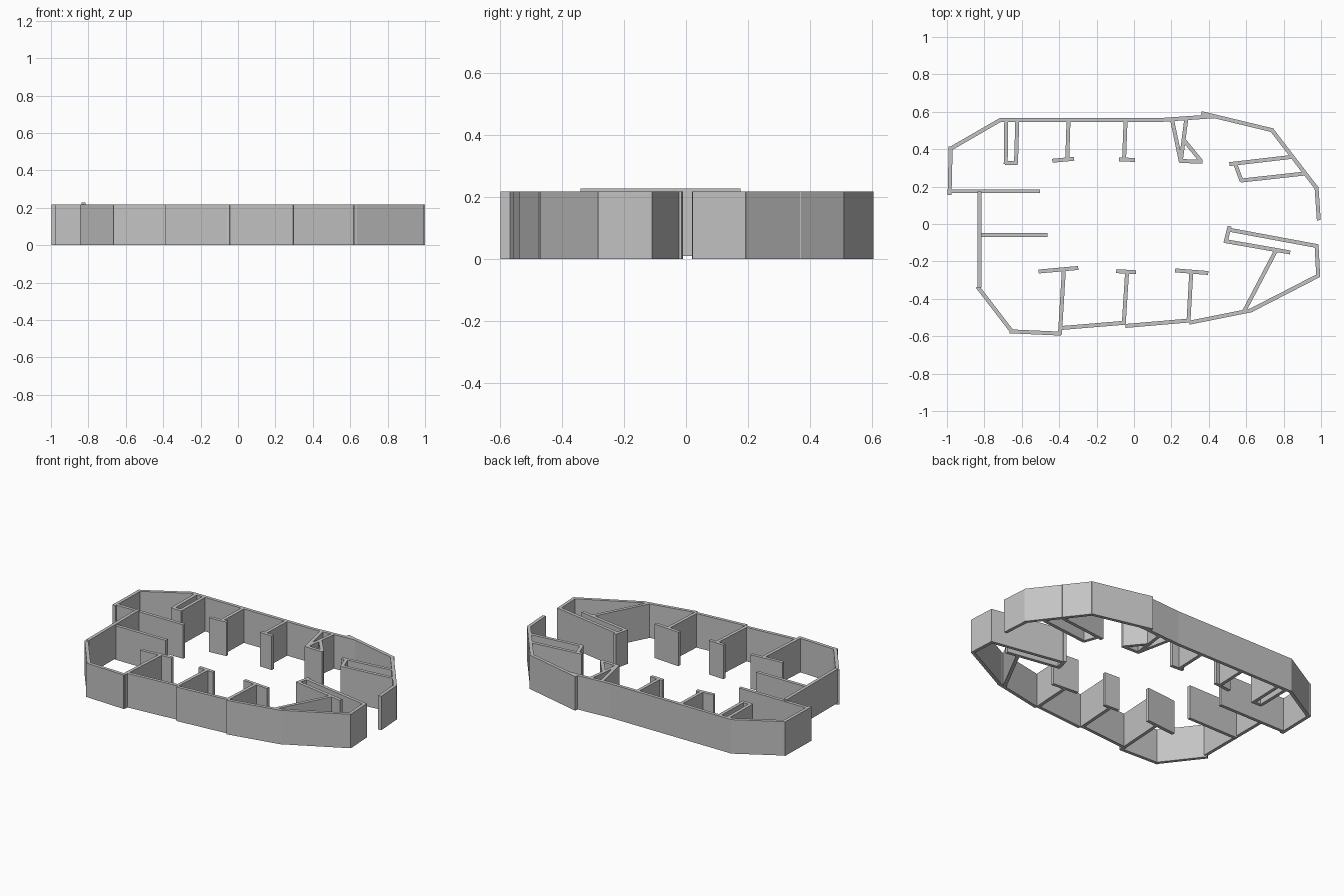
import bpy
import bmesh
from math import atan2
from mathutils import Matrix, Vector

default_cube = bpy.data.objects.get("Cube")
if default_cube:
    bpy.data.objects.remove(default_cube, do_unlink=True)

HEIGHT = 0.217
THICK = 0.021

plaster = bpy.data.materials.new("grey_plaster")
colour = (0.55, 0.55, 0.55, 1)
plaster.use_nodes = True
plaster.diffuse_color = colour
plaster.node_tree.nodes["Principled BSDF"].inputs["Base Color"].default_value = colour


def wall(name, *segments, base=0.0):
    """One object made of straight upright slabs, each given as (x1, y1, x2, y2)."""
    bm = bmesh.new()
    for x1, y1, x2, y2 in segments:
        start, end = Vector((x1, y1, base)), Vector((x2, y2, base))
        run = end - start
        middle = (start + end) / 2 + Vector((0, 0, HEIGHT / 2))
        matrix = (Matrix.Translation(middle)
                  @ Matrix.Rotation(atan2(run.y, run.x), 4, "Z")
                  @ Matrix.Diagonal((run.length, THICK, HEIGHT, 1)))
        bmesh.ops.create_cube(bm, size=1, matrix=matrix)
    mesh = bpy.data.meshes.new(name)
    bm.to_mesh(mesh)
    bm.free()
    mesh.materials.append(plaster)
    obj = bpy.data.objects.new(name, mesh)
    bpy.context.collection.objects.link(obj)
    return obj


def t_partition(name, stem, cap):
    """Partition running in from the outer wall, with a short return across its end."""
    return wall(name, stem, cap)


# Outer walls at the back
wall("back_wall", (-.715, .556, .15, .556), (.14, .556, .43, .576))
wall("back_left_wall", (.36, .593, .745, .5), (.735, .505, .98, .187))
wall("left_end_back_wall", (.976, .195, .988, .02))
wall("back_right_wall", (-.71, .559, -.985, .4))
wall("right_end_back_wall", (-.98, .415, -.986, .155))

# Outer walls at the right end and the front
wall("right_end_wall", (-.825, .175, -.825, -.34), base=0.01)
wall("front_right_wall", (-.837, -.335, -.65, -.578), (-.665, -.574, -.39, -.586))
wall("front_middle_wall", (-.4, -.557, -.05, -.528), (-.045, -.545, .295, -.516))
wall("front_left_wall", (.295, -.528, .635, -.46), (.615, -.467, .99, -.274))
wall("left_end_front_wall", (.985, -.28, .976, -.112))

# Entrance corridor and closet at the left end
wall("corridor_wall", (.985, -.119, .5, -.029))
wall("corridor_closet", (.511, -.012, .489, -.1), (.485, -.091, .835, -.152))
wall("corridor_diagonal", (.76, -.14, .588, -.468))
wall("entrance_room", (.51, .32, .855, .36), (.54, .325, .575, .23),
     (.57, .232, .915, .27))

# Straight partitions at the right end
wall("right_back_partition", (-.99, .175, -.503, .175))
wall("right_middle_partition", (-.825, -.06, -.463, -.058))

# Narrow closet and wedge-shaped closet on the back wall
wall("narrow_closet", (-.683, .556, -.686, .32), (-.624, .556, -.631, .32),
     (-.69, .325, -.622, .325))
wall("wedge_closet", (.203, .56, .25, .335), (.28, .565, .25, .335),
     (.243, .337, .367, .333), (.27, .445, .36, .335))

# T-shaped partitions along the back and the front
t_partition("back_right_partition", (-.35, .556, -.357, .345), (-.437, .338, -.32, .349))
t_partition("back_middle_partition", (-.045, .556, -.053, .345), (-.08, .346, .006, .342))
t_partition("front_right_partition", (-.375, -.245, -.396, -.59), (-.51, -.254, -.298, -.235))
t_partition("front_middle_partition", (-.037, -.255, -.055, -.54), (-.095, -.252, .011, -.258))
t_partition("front_left_partition", (.306, -.258, .291, -.527), (.22, -.248, .397, -.262))
